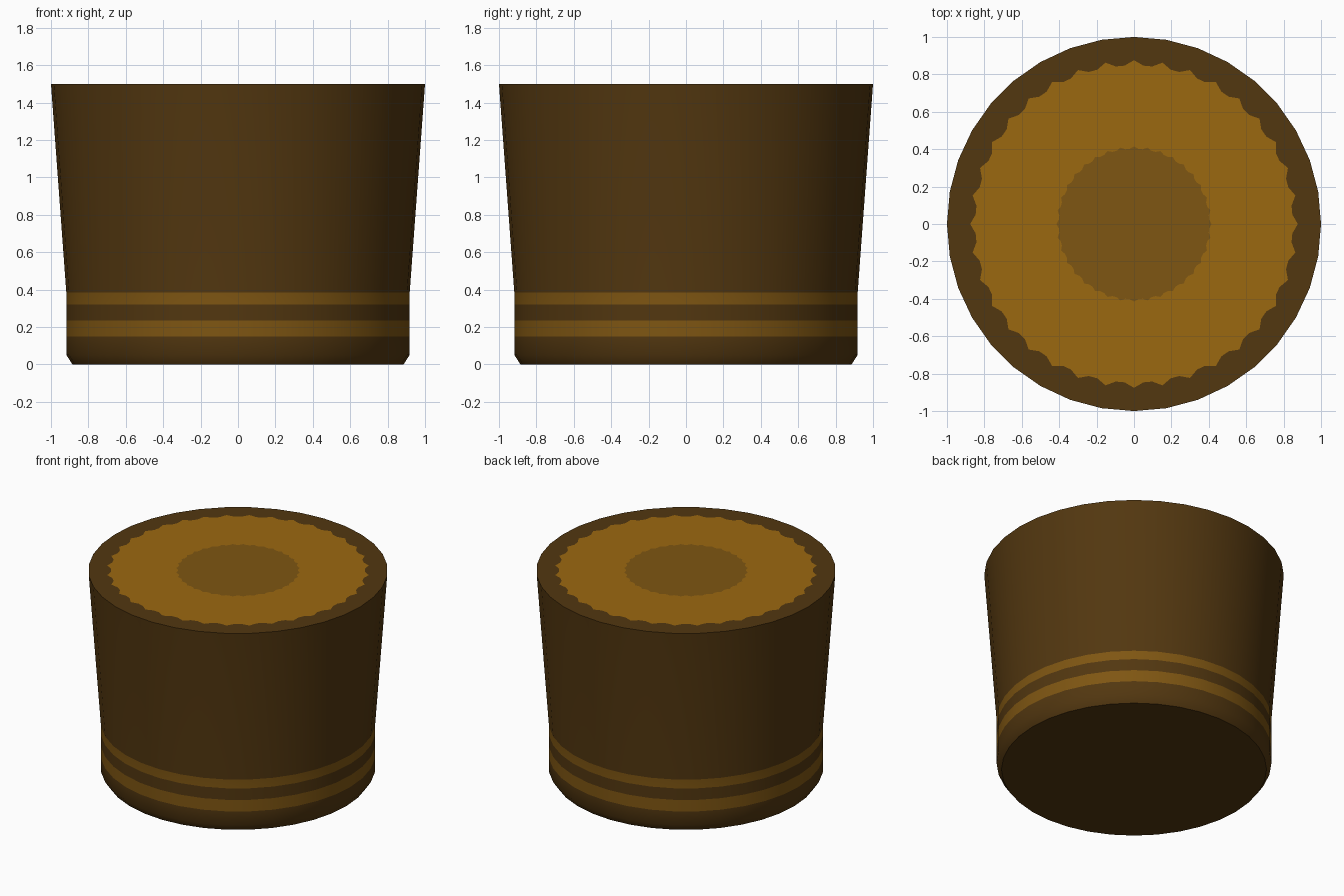
import bpy, bmesh, math

if "Cube" in bpy.data.objects:
    bpy.data.objects.remove(bpy.data.objects["Cube"])

SIDES = 36


def material(name, color):
    m = bpy.data.materials.new(name)
    m.diffuse_color = (*color, 1)
    m.use_nodes = True
    m.node_tree.nodes["Principled BSDF"].inputs["Base Color"].default_value = m.diffuse_color
    return m


dark = material("dark_brown", (0.085, 0.038, 0.005))
mid = material("mid_brown", (0.21, 0.092, 0.006))
gold = material("golden_brown", (0.33, 0.14, 0.005))


def make_object(name, bm, mats):
    bmesh.ops.recalc_face_normals(bm, faces=bm.faces)
    me = bpy.data.meshes.new(name)
    bm.to_mesh(me)
    bm.free()
    for m in mats:
        me.materials.append(m)
    ob = bpy.data.objects.new(name, me)
    bpy.context.collection.objects.link(ob)
    return ob


def ring(bm, points, z):
    return [bm.verts.new((r * math.cos(a), r * math.sin(a), z)) for r, a in points]


def bridge(bm, a, b, mat):
    n = len(a)
    for i in range(n):
        j = (i + 1) % n
        bm.faces.new((a[i], a[j], b[j], b[i])).material_index = mat


# Tapered side wall with two lighter bands; each entry is radius, height, material above
profile = [(0.885, 0, 0), (0.918, 0.05, 0), (0.918, 0.15, 1), (0.918, 0.235, 0),
           (0.918, 0.32, 1), (0.918, 0.385, 0), (1.0, 1.5, 0)]
bm = bmesh.new()
circle = [math.tau * i / SIDES for i in range(SIDES)]
rings = [ring(bm, [(r, a) for a in circle], z) for r, z, _ in profile]
bm.faces.new(rings[0][::-1])
for k in range(len(rings) - 1):
    bridge(bm, rings[k], rings[k + 1], profile[k][2])
body = make_object("body", bm, [dark, mid])
bpy.context.view_layer.objects.active = body
body.select_set(True)
bpy.ops.object.shade_smooth_by_angle(angle=math.radians(40))


# Flat top: dark rim, golden disc with a notched edge, darker centre
def notched(peak, valley):
    step = math.tau / SIDES
    return [(peak if d == 0 else valley, (i + d) * step)
            for i in range(SIDES) for d in (0, 0.34, 0.66)]


def straight_outline(radius):
    half = math.pi / SIDES
    return [(radius * math.cos(half) / math.cos((d - 0.5) * 2 * half), (i + d) * 2 * half)
            for i in range(SIDES) for d in (0, 0.34, 0.66)]


bm = bmesh.new()
rim = ring(bm, straight_outline(1.0), 1.5)
outer = ring(bm, notched(0.876, 0.848), 1.5)
inner = ring(bm, notched(0.415, 0.402), 1.5)
bridge(bm, rim, outer, 0)
bridge(bm, outer, inner, 1)
bm.faces.new(inner).material_index = 2
bmesh.ops.recalc_face_normals(bm, faces=bm.faces)
if sum(f.normal.z for f in bm.faces) < 0:
    bmesh.ops.reverse_faces(bm, faces=bm.faces)
top = make_object("top", bm, [dark, gold, mid])
# Make sure the open top sheet faces up
if top.data.polygons[0].normal.z < 0:
    top.data.flip_normals()
